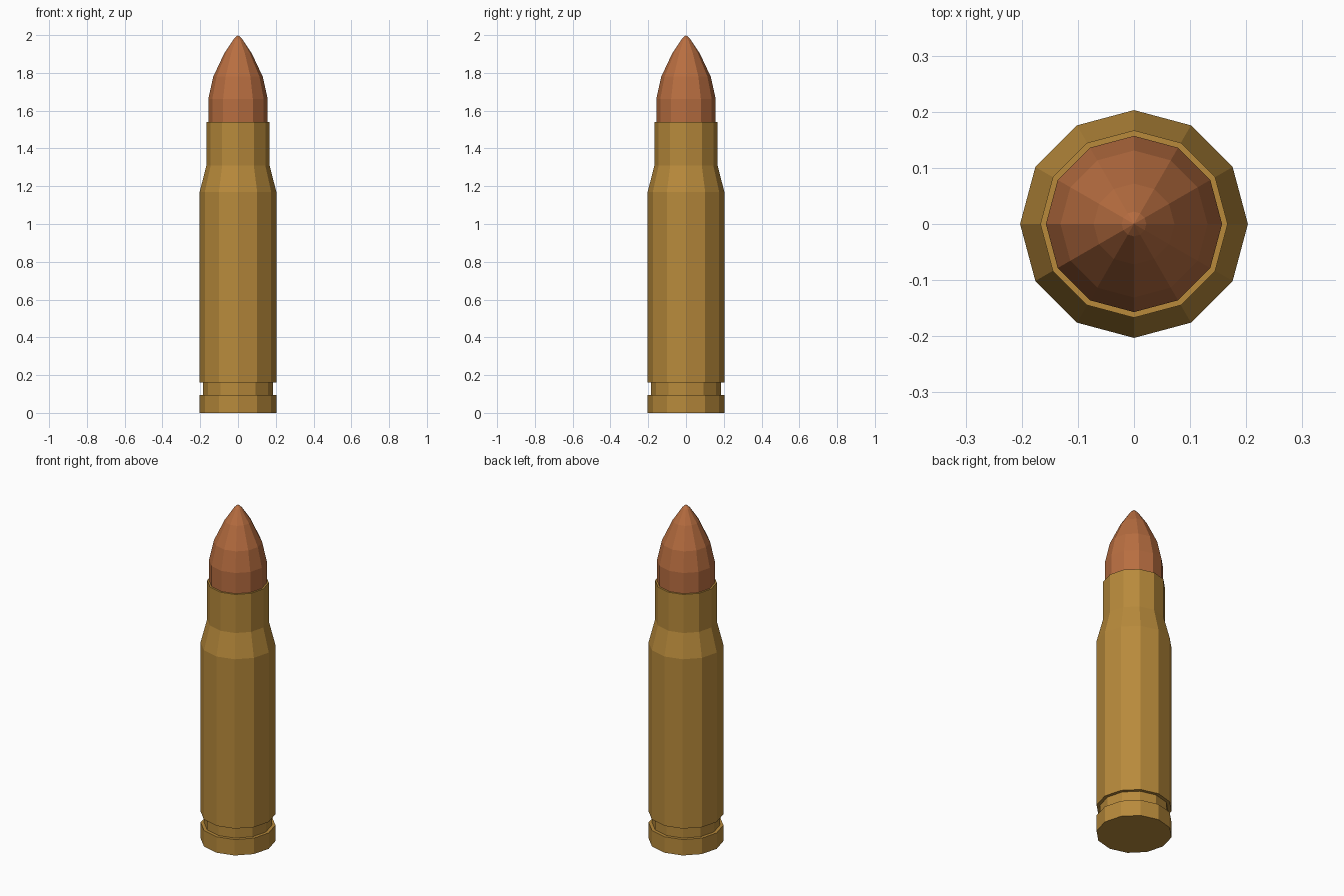
import bpy, bmesh, math

if "Cube" in bpy.data.objects:
    bpy.data.objects.remove(bpy.data.objects["Cube"])

SIDES = 12


def material(name, color):
    m = bpy.data.materials.new(name)
    m.diffuse_color = (*color, 1)
    m.use_nodes = True
    m.node_tree.nodes["Principled BSDF"].inputs["Base Color"].default_value = m.diffuse_color
    return m


def lathe(name, profile, mat):
    """Revolve (radius, height) points about z; radius 0 gives a pole."""
    bm = bmesh.new()
    rings = []
    for r, z in profile:
        n = SIDES if r > 0 else 1
        rings.append([bm.verts.new((r * math.cos(math.tau * i / SIDES),
                                    r * math.sin(math.tau * i / SIDES), z))
                      for i in range(n)])
    for a, b in zip(rings, rings[1:]):
        for i in range(SIDES):
            j = (i + 1) % SIDES
            quad = [a[i % len(a)], a[j % len(a)], b[j % len(b)], b[i % len(b)]]
            bm.faces.new(list(dict.fromkeys(quad)))
    # flat base closes the bottom when the profile starts with a ring
    if len(rings[0]) > 1:
        bm.faces.new(rings[0][::-1])
    bmesh.ops.recalc_face_normals(bm, faces=bm.faces)
    me = bpy.data.meshes.new(name)
    bm.to_mesh(me)
    bm.free()
    me.materials.append(mat)
    ob = bpy.data.objects.new(name, me)
    bpy.context.collection.objects.link(ob)
    return ob


brass = material("brass", (0.48, 0.255, 0.044))
copper = material("copper", (0.48, 0.155, 0.052))

# Casing: rim, extractor groove, body, shoulder, neck and flat mouth
lathe("casing", [(0.203, 0), (0.203, 0.095), (0.184, 0.095), (0.184, 0.16),
                 (0.203, 0.16), (0.203, 1.17), (0.167, 1.31), (0.167, 1.54),
                 (0.157, 1.54), (0, 1.54)], brass)

# Pointed tip seated in the mouth
lathe("tip", [(0.157, 1.54), (0.157, 1.663), (0.131, 1.78), (0.072, 1.905),
              (0.022, 1.98), (0, 2.0)], copper)
